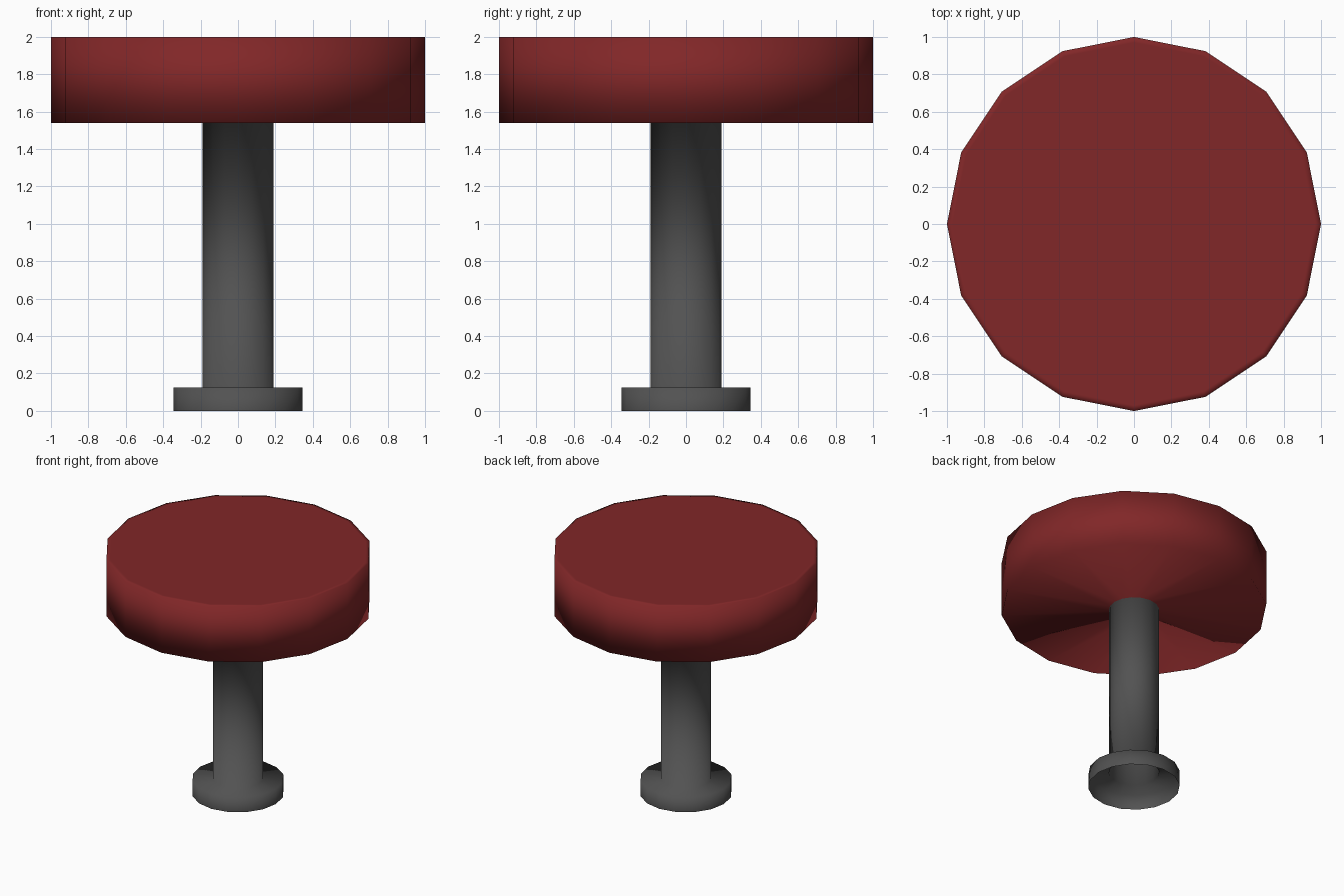
import bpy, bmesh, math

if "Cube" in bpy.data.objects:
    bpy.data.objects.remove(bpy.data.objects["Cube"])

SIDES = 16


def material(name, rgb):
    m = bpy.data.materials.new(name)
    m.diffuse_color = (*rgb, 1)
    m.use_nodes = True
    m.node_tree.nodes["Principled BSDF"].inputs["Base Color"].default_value = m.diffuse_color
    return m


red = material("seat red", (0.22, 0.02, 0.021))
grey = material("dark grey metal", (0.085, 0.085, 0.085))

# One turned profile (radius, height), open underneath the foot
profile = [(0.345, 0), (0.345, 0.125), (0.19, 0.125), (0.19, 1.54),
           (1, 1.54), (1, 2), (0.97, 2)]

bm = bmesh.new()
rings = []
for r, z in profile:
    rings.append([bm.verts.new((r * math.cos(a), r * math.sin(a), z))
                  for a in (2 * math.pi * i / SIDES for i in range(SIDES))])

# Walls: foot and post are grey, everything from the seat underside up is red
for k, (lo, hi) in enumerate(zip(rings, rings[1:])):
    for i in range(SIDES):
        j = (i + 1) % SIDES
        f = bm.faces.new((lo[i], lo[j], hi[j], hi[i]))
        f.material_index = 1 if k >= 3 else 0

# Seat top
bm.faces.new(rings[-1]).material_index = 1

for f in bm.faces:
    f.smooth = True
mesh = bpy.data.meshes.new("stool")
bm.to_mesh(mesh)
bm.free()
mesh.materials.append(grey)
mesh.materials.append(red)
bpy.context.collection.objects.link(bpy.data.objects.new("stool", mesh))
